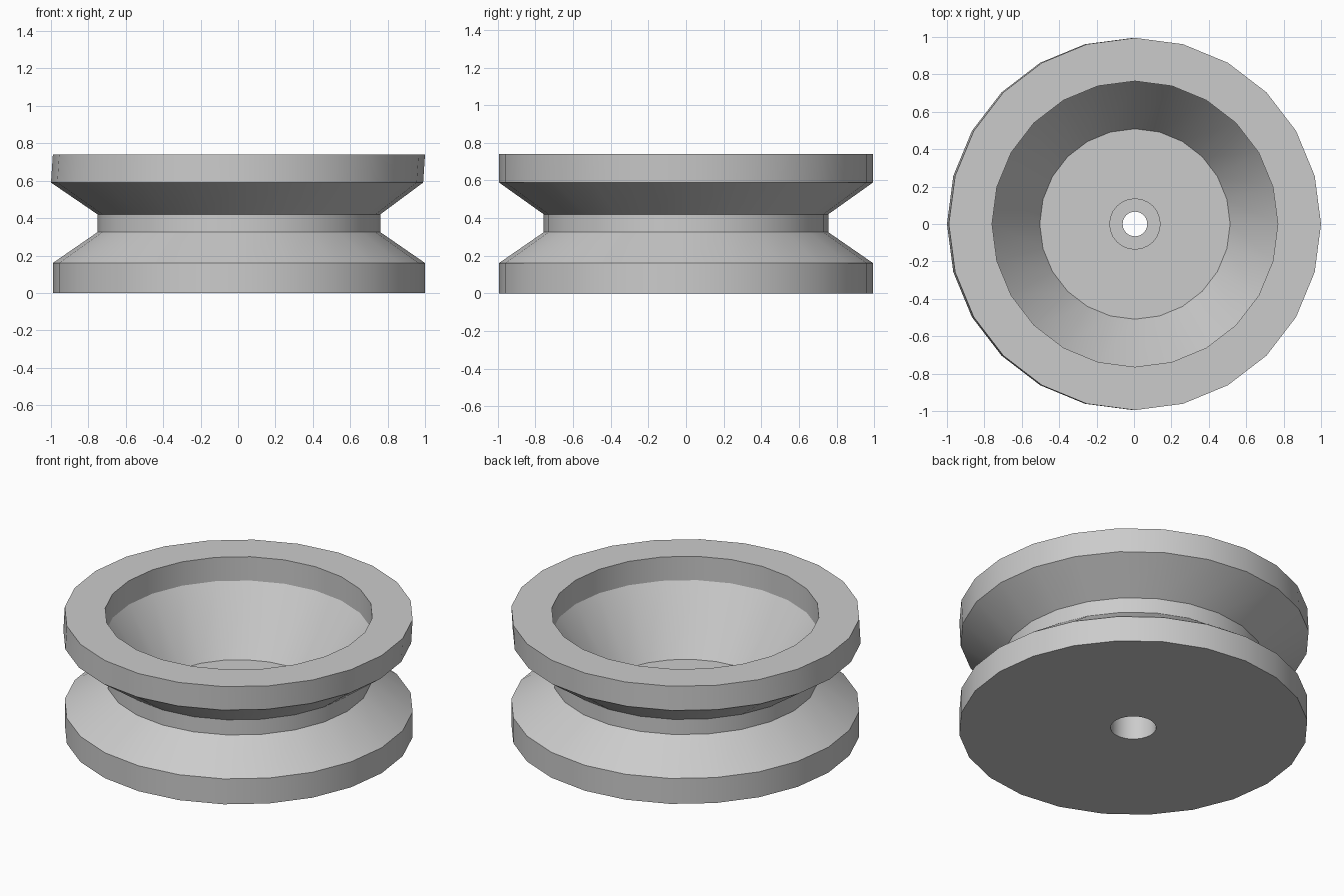
import bpy
import bmesh
import math
from mathutils import Matrix, Vector

cube = bpy.data.objects.get("Cube")
if cube:
    bpy.data.objects.remove(cube, do_unlink=True)

SEGMENTS = 24
SHIFT = 0.005  # the body sits slightly off centre

# One flat colour
grey = bpy.data.materials.new("light_grey")
colour = (0.6, 0.6, 0.6, 1.0)
grey.diffuse_color = colour
grey.use_nodes = True
grey.node_tree.nodes["Principled BSDF"].inputs["Base Color"].default_value = colour

# Closed section of the grooved wheel: radius, height
profile = [
    (0.13, 0.0),      # bottom bore
    (0.995, 0.0),     # lower flange
    (0.995, 0.16),
    (0.756, 0.325),   # neck of the groove
    (0.756, 0.42),
    (0.995, 0.59),    # upper flange
    (0.995, 0.74),
    (0.764, 0.74),    # inner rim
    (0.764, 0.59),
    (0.509, 0.21),    # bowl floor
    (0.137, 0.21),    # hub ring
    (0.137, 0.23),
    (0.066, 0.23),    # axle hole
    (0.066, 0.16),
    (0.13, 0.16),
]


def revolve(name, section):
    """Turn a closed section about the z axis."""
    bm = bmesh.new()
    verts = [bm.verts.new((r, 0, z)) for r, z in section]
    edges = [bm.edges.new((a, b)) for a, b in zip(verts, verts[1:] + verts[:1])]
    bmesh.ops.spin(bm, geom=verts + edges, cent=(0, 0, 0), axis=(0, 0, 1),
                   angle=math.tau, steps=SEGMENTS, use_duplicate=False)
    bmesh.ops.remove_doubles(bm, verts=bm.verts[:], dist=0.0005)
    bmesh.ops.recalc_face_normals(bm, faces=bm.faces[:])
    # Upper flange's lower edge leans to the other side
    for v in bm.verts:
        lower_edge = abs(v.co.z - 0.59) < 0.001 and v.co.xy.length > 0.9
        v.co.x += -SHIFT if lower_edge else SHIFT
    mesh = bpy.data.meshes.new(name)
    bm.to_mesh(mesh)
    bm.free()
    obj = bpy.data.objects.new(name, mesh)
    bpy.context.collection.objects.link(obj)
    mesh.materials.append(grey)
    return obj


wheel = revolve("grooved_wheel", profile)
bpy.ops.object.select_all(action="DESELECT")
wheel.select_set(True)
bpy.context.view_layer.objects.active = wheel
bpy.ops.object.shade_smooth_by_angle(angle=math.radians(25))
